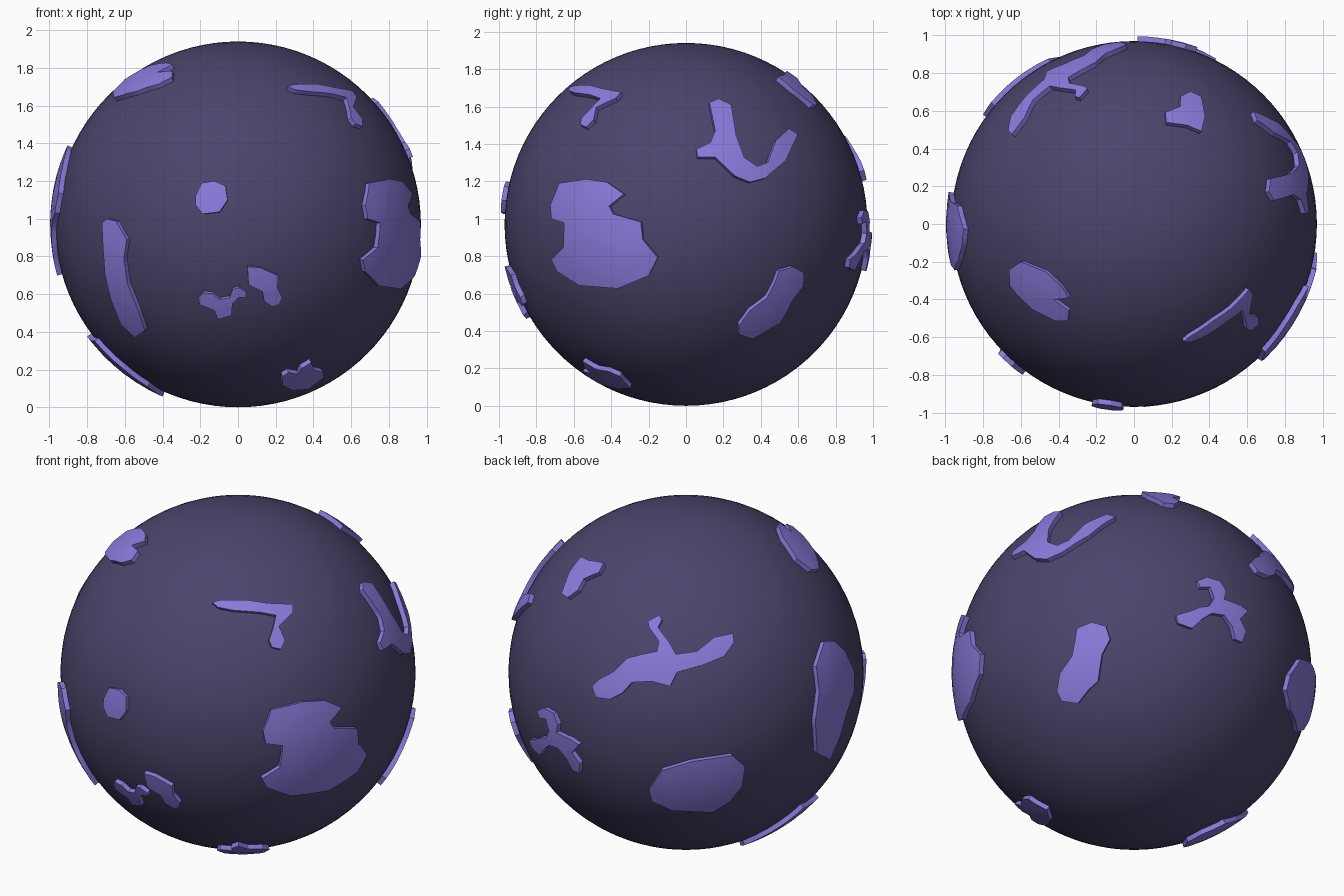
import bpy, bmesh
from math import sin, cos, radians, sqrt
from mathutils import Vector

R, TOP, ROOT = 0.97, 0.997, 0.94      # globe radius, raised land radius, buried root radius
CENTRE = Vector((0, 0, R))


def material(name, rgb):
    m = bpy.data.materials.new(name)
    m.diffuse_color = (*rgb, 1)
    return m


sea = material("dark_violet", (0.07, 0.06, 0.15))
land = material("light_violet", (0.25, 0.2, 0.72))


def chart(azimuth, elevation, cx, cy, scale):
    """Drawing plane facing the globe: azimuth runs from front (-y) towards +x."""
    a, e = radians(azimuth), radians(elevation)
    out = Vector((sin(a) * cos(e), -cos(a) * cos(e), sin(e)))
    right = Vector((cos(a), sin(a), 0))
    return out, right, out.cross(right), cx, cy, scale


FRONT = chart(0, 0, 239.5, 224.5, 189)
RIGHT = chart(90, 0, 685.5, 224.5, 188)
ABOVE = chart(0, 90, 1134.5, 225, 189)
BELOW = chart(0, -90, 0, 0, 100)
FRONT_RIGHT = chart(35, 25, 240, 672, 182.5)
BACK_LEFT = chart(215, 25, 684, 671, 182.5)
BACK_RIGHT = chart(140, -30, 1132, 671, 182.5)


def finish(ob, mat):
    ob.data.materials.append(mat)
    bpy.ops.object.select_all(action='DESELECT')
    ob.select_set(True)
    bpy.context.view_layer.objects.active = ob
    bpy.ops.object.shade_smooth_by_angle(angle=radians(30))


def patch(name, view, pts):
    """Outline on a chart, diced into a grid, wrapped on the globe and thickened."""
    out, right, up, cx, cy, s = view
    bm = bmesh.new()
    bm.faces.new([bm.verts.new(((x - cx) / s, (cy - y) / s, 0)) for x, y in pts])
    bmesh.ops.triangulate(bm, faces=bm.faces[:])
    for axis in (Vector((1, 0, 0)), Vector((0, 1, 0))):
        for i in range(-16, 17):
            bmesh.ops.bisect_plane(bm, geom=bm.verts[:] + bm.edges[:] + bm.faces[:],
                                   plane_co=axis * (i * 0.06 + 0.003), plane_no=axis, dist=1e-5)
    for v in bm.verts:
        u, w = v.co.x, v.co.y
        d = sqrt(max(0.0, TOP * TOP - u * u - w * w))
        v.co = (right * u + up * w + out * d).normalized() * TOP
    ext = bmesh.ops.extrude_face_region(bm, geom=bm.faces[:], use_keep_orig=True)
    for v in ext["geom"]:
        if isinstance(v, bmesh.types.BMVert):
            v.co *= ROOT / TOP
    bmesh.ops.recalc_face_normals(bm, faces=bm.faces[:])
    me = bpy.data.meshes.new(name)
    bm.to_mesh(me)
    bm.free()
    ob = bpy.data.objects.new(name, me)
    ob.location = CENTRE
    bpy.context.collection.objects.link(ob)
    finish(ob, land)


# globe
bpy.ops.mesh.primitive_uv_sphere_add(segments=96, ring_count=48, radius=R, location=CENTRE)
globe = bpy.context.object
globe.name = "globe"
finish(globe, sea)

# right side land
patch("large_right_land", RIGHT, [
    (549, 205), (558, 183), (585, 179), (606, 182), (623, 194), (608, 206), (612, 214), (640, 222), (642, 240),
    (657, 258), (648, 276), (617, 289), (578, 286), (556, 272), (550, 260), (562, 248), (563, 223), (550, 219)])
patch("forked_right_land", RIGHT, [
    (709, 102), (718, 98), (731, 104), (736, 135), (744, 157), (757, 166), (768, 162), (776, 140), (789, 128),
    (798, 134), (786, 160), (765, 178), (750, 182), (735, 176), (715, 157), (697, 157), (696, 149), (710, 142),
    (715, 130)])
patch("long_right_land", BACK_RIGHT, [
    (1075, 627), (1090, 621), (1104, 625), (1108, 638), (1100, 653), (1096, 680), (1087, 688), (1076, 702),
    (1060, 700), (1055, 690), (1058, 672), (1070, 655), (1073, 640)])

# upper land
patch("top_island", ABOVE, [
    (1181, 97), (1191, 92), (1202, 97), (1206, 117), (1202, 132), (1188, 126), (1167, 123), (1166, 113),
    (1181, 107)])
patch("upper_left_land", ABOVE, [
    (1009, 271), (1021, 263), (1046, 273), (1062, 288), (1069, 299), (1054, 301), (1069, 312), (1068, 322),
    (1055, 322), (1033, 311), (1018, 297), (1010, 287)])
patch("hooked_land", FRONT_RIGHT, [
    (214, 602), (222, 600), (250, 600), (270, 603), (295, 604), (295, 612), (281, 626), (287, 640), (283, 649),
    (274, 647), (271, 640), (275, 628), (278, 615), (262, 612), (235, 610), (220, 607)])

# front land
patch("long_front_land", FRONT, [
    (103, 223), (108, 219), (117, 221), (128, 240), (125, 258), (129, 285), (139, 310), (146, 331), (136, 338),
    (122, 325), (112, 300), (106, 275), (104, 245)])
patch("round_front_island", FRONT, [
    (197, 196), (203, 183), (216, 181), (227, 186), (229, 200), (221, 212), (204, 214), (197, 205)])
patch("bent_front_island", FRONT, [
    (249, 267), (262, 268), (280, 276), (279, 288), (284, 298), (281, 305), (274, 307), (266, 302), (264, 292),
    (250, 285)])
patch("curled_front_island", FRONT, [
    (200, 298), (204, 293), (214, 294), (221, 300), (231, 298), (234, 290), (240, 288), (248, 293), (247, 298),
    (240, 298), (234, 304), (233, 316), (219, 320), (216, 311), (201, 305)])
patch("lower_front_island", FRONT, [
    (284, 377), (284, 386), (294, 391), (310, 390), (326, 378), (325, 373), (316, 371), (313, 363), (303, 369),
    (300, 375), (290, 373)])

# left and underside land
patch("left_land", BACK_LEFT, [
    (822, 640), (832, 640), (843, 650), (852, 670), (852, 690), (845, 710), (838, 735), (828, 758), (815, 752),
    (813, 720), (817, 690), (814, 665)])
patch("lower_left_land", BELOW, [
    (-80, -2), (-70, -10), (-61, -15), (-51, -17), (-42, -8), (-40, 2), (-48, 15), (-62, 19), (-76, 18)][::1]
    if BELOW[2].y > 0 else
    [(-80, 2), (-70, 10), (-61, 15), (-51, 17), (-42, 8), (-40, -2), (-48, -15), (-62, -19), (-76, -18)][::-1])

# back land
patch("branching_back_land", BACK_LEFT, [
    (590, 685), (597, 678), (612, 670), (625, 657), (640, 653), (655, 650), (657, 640), (647, 626), (646, 620),
    (657, 614), (660, 618), (656, 626), (668, 642), (674, 653), (695, 650), (712, 636), (731, 632), (732, 641),
    (722, 655), (700, 664), (675, 671), (668, 685), (650, 680), (630, 681), (620, 692), (608, 698), (594, 696)])
patch("oval_back_land", BACK_LEFT, [
    (647, 788), (660, 769), (690, 760), (730, 754), (743, 765), (740, 785), (728, 800), (710, 811), (670, 809),
    (650, 800)])
patch("three_armed_back_land", BACK_RIGHT, [
    (1195, 580), (1205, 576), (1218, 580), (1224, 590), (1222, 598), (1238, 604), (1246, 610), (1238, 618),
    (1244, 630), (1240, 641), (1233, 638), (1230, 625), (1222, 614), (1210, 612), (1200, 618), (1190, 627),
    (1176, 622), (1174, 614), (1188, 610), (1198, 606), (1207, 605), (1212, 597), (1208, 586), (1198, 586)])
